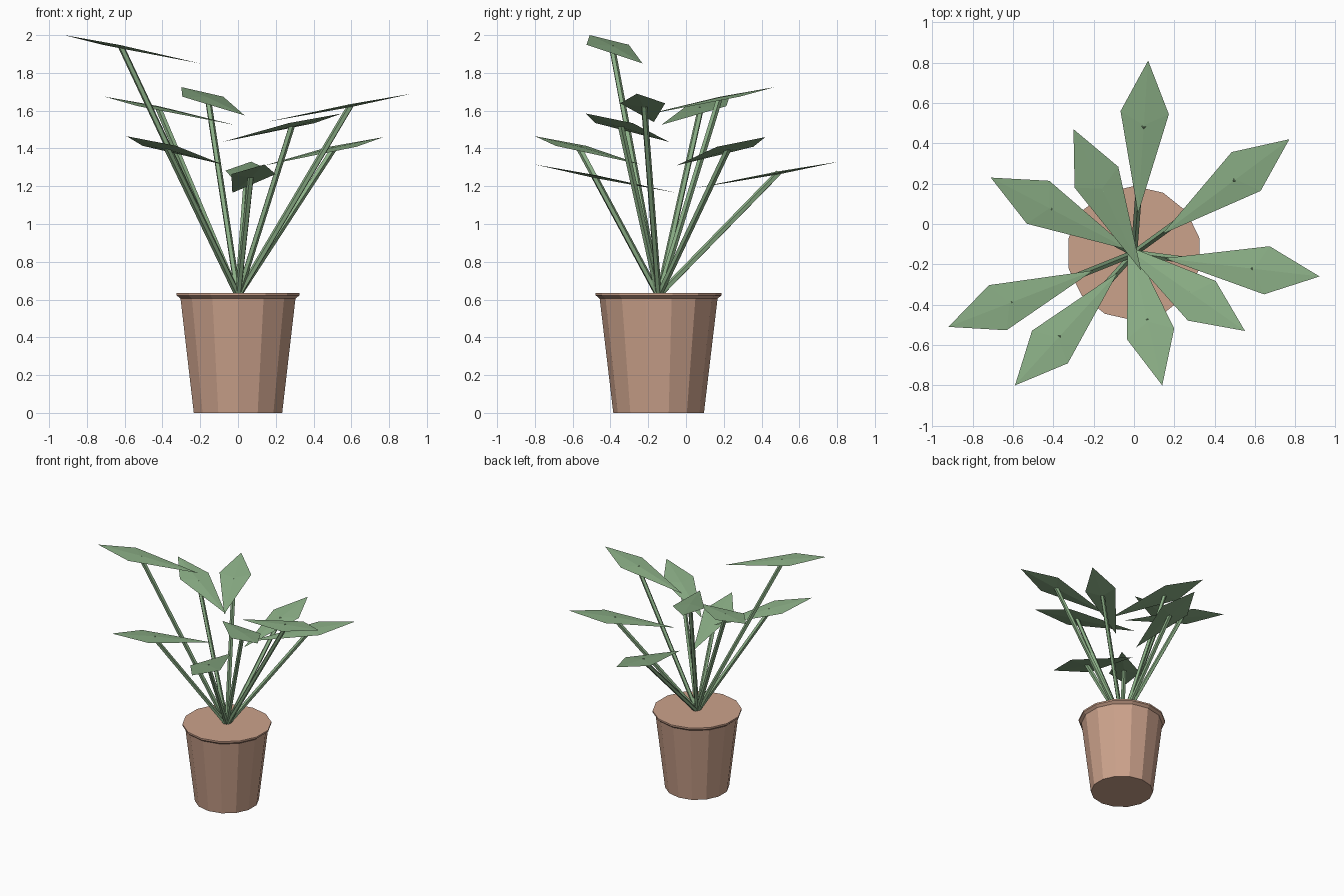
import bpy
import bmesh
import math
from mathutils import Vector

cube = bpy.data.objects.get("Cube")
if cube:
    bpy.data.objects.remove(cube, do_unlink=True)


def make_material(name, rgb):
    mat = bpy.data.materials.new(name)
    mat.use_nodes = True
    mat.diffuse_color = (*rgb, 1)
    mat.node_tree.nodes["Principled BSDF"].inputs["Base Color"].default_value = (*rgb, 1)
    return mat


def finish(bm, name, mat):
    bmesh.ops.recalc_face_normals(bm, faces=bm.faces)
    mesh = bpy.data.meshes.new(name)
    bm.to_mesh(mesh)
    bm.free()
    mesh.materials.append(mat)
    obj = bpy.data.objects.new(name, mesh)
    bpy.context.collection.objects.link(obj)
    return obj


clay = make_material("terracotta", (0.60, 0.36, 0.26))
green = make_material("leaf green", (0.26, 0.43, 0.24))

POT_CENTRE = Vector((0, -0.145, 0))
POT_SIDES = 14
ROOT = POT_CENTRE + Vector((0, 0, 0.62))


# Pot: stacked rings with a slanted lip, capped at both ends
def make_pot():
    bm = bmesh.new()
    rings = []
    for radius, z in [(0.24, 0), (0.312, 0.605), (0.333, 0.622), (0.333, 0.635)]:
        ring = []
        for i in range(POT_SIDES):
            a = math.tau * (i + 0.5) / POT_SIDES
            ring.append(bm.verts.new(POT_CENTRE + Vector((radius * math.cos(a), radius * math.sin(a), z))))
        rings.append(ring)
    for low, high in zip(rings, rings[1:]):
        for i in range(POT_SIDES):
            j = (i + 1) % POT_SIDES
            bm.faces.new((low[i], low[j], high[j], high[i]))
    bm.faces.new(rings[0])
    bm.faces.new(rings[-1])
    finish(bm, "pot", clay)


# Stem: straight thin rod from the soil to the leaf
def make_stem(name, end):
    axis = end - ROOT
    bm = bmesh.new()
    bmesh.ops.create_cone(bm, cap_ends=True, segments=5, radius1=0.017,
                          radius2=0.017, depth=axis.length)
    bm.transform(axis.to_track_quat("Z", "Y").to_matrix().to_4x4())
    bmesh.ops.translate(bm, verts=bm.verts, vec=(ROOT + end) / 2)
    finish(bm, name, green)


# Leaf: thin kite with a ridge point above and below its middle
def make_leaf(name, base, tip):
    along = tip - base
    side = along.cross(Vector((0, 0, 1))).normalized() * 0.12
    up = side.cross(along).normalized() * 0.008
    middle = base + along * 0.58
    shoulder = base + along * 0.66
    bm = bmesh.new()
    rim = [bm.verts.new(p) for p in (base, shoulder + side, tip, shoulder - side)]
    for offset in (up, -up):
        centre = bm.verts.new(middle + offset)
        for i in range(4):
            bm.faces.new((rim[i], rim[(i + 1) % 4], centre))
    finish(bm, name, green)
    return middle


# Inner end and outer tip of every leaf
LEAVES = [
    ((0.02, 0.05, 1.19), (0.07, 0.81, 1.33)),
    ((0.14, -0.05, 1.31), (0.77, 0.42, 1.46)),
    ((0.15, -0.17, 1.54), (0.92, -0.26, 1.69)),
    ((-0.08, -0.09, 1.435), (0.55, -0.53, 1.585)),
    ((-0.03, -0.05, 1.165), (0.14, -0.80, 1.315)),
    ((-0.08, -0.24, 1.315), (-0.59, -0.80, 1.465)),
    ((-0.20, -0.23, 1.85), (-0.92, -0.51, 2.0)),
    ((-0.02, -0.13, 1.525), (-0.71, 0.23, 1.675)),
    ((0.035, -0.23, 1.575), (-0.30, 0.47, 1.725)),
]

make_pot()
for n, (base, tip) in enumerate(LEAVES, 1):
    middle = make_leaf(f"leaf_{n}", Vector(base), Vector(tip))
    make_stem(f"stem_{n}", middle)
